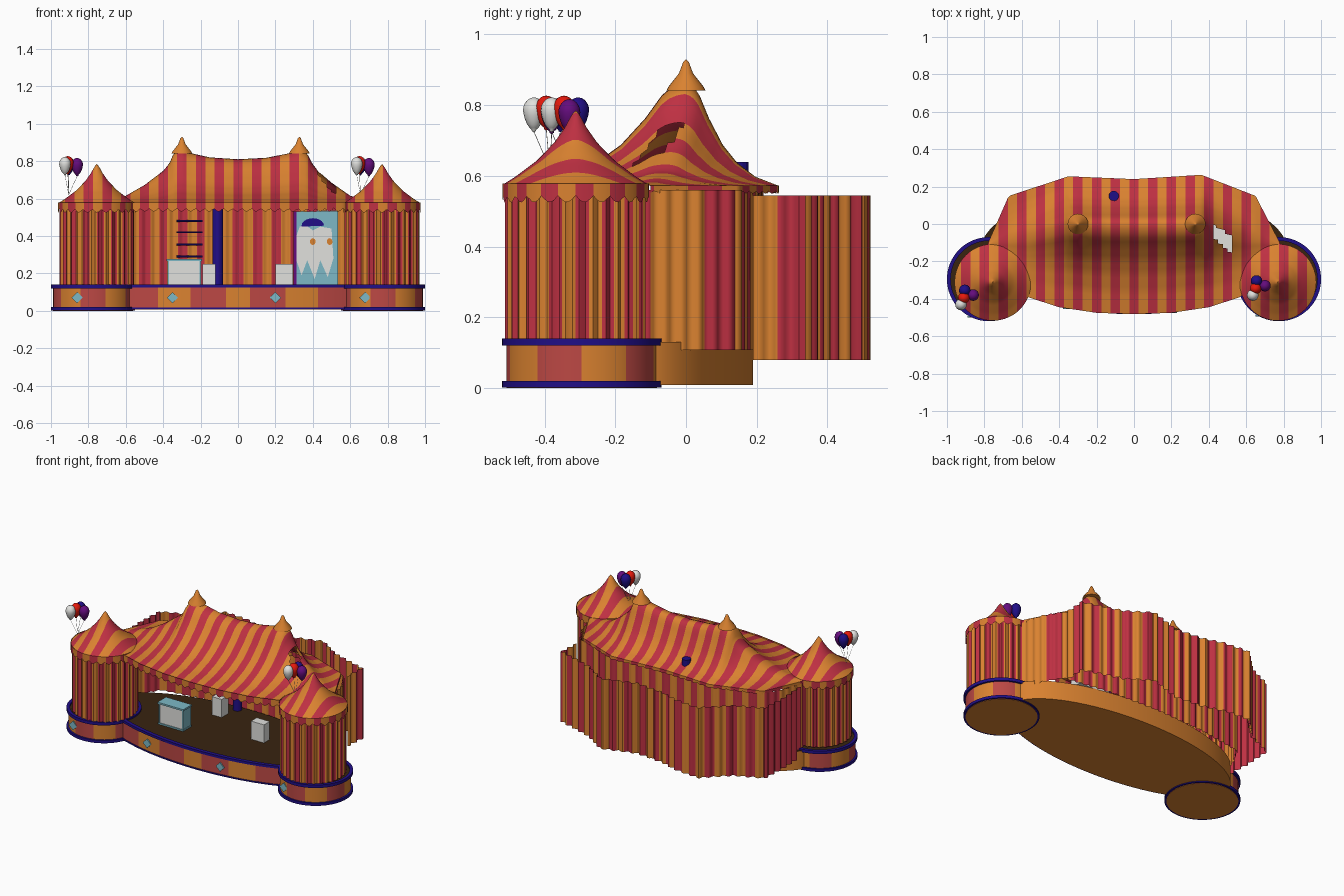
import bpy, bmesh, math
from mathutils import Vector

if "Cube" in bpy.data.objects:
    bpy.data.objects.remove(bpy.data.objects["Cube"])

def mat(name, r, g, b):
    m = bpy.data.materials.new(name)
    m.diffuse_color = [((c / 255 + 0.055) / 1.055) ** 2.4 for c in (r, g, b)] + [1]
    m.use_nodes = True
    m.node_tree.nodes["Principled BSDF"].inputs["Base Color"].default_value = m.diffuse_color
    return m

RED, ORANGE = mat("curtain_red", 190, 48, 66), mat("orange", 218, 130, 48)
BASE = mat("base_red", 188, 72, 68)
NAVY, WHITE = mat("navy", 32, 14, 135), mat("white", 225, 225, 222)
BLUE, PURPLE = mat("light_blue", 125, 185, 198), mat("purple", 100, 12, 125)
BALL, FLOOR = mat("bright_red", 230, 25, 12), mat("dark_brown", 56, 35, 16)

def make(name, verts, faces, mats, idx=None, smooth=None):
    me = bpy.data.meshes.new(name)
    me.from_pydata(verts, [], faces)
    for m in mats:
        me.materials.append(m)
    if idx:
        me.polygons.foreach_set("material_index", idx)
    bm = bmesh.new()
    bm.from_mesh(me)
    bmesh.ops.remove_doubles(bm, verts=bm.verts, dist=1e-5)
    bm.to_mesh(me)
    bm.free()
    if smooth:
        me.shade_smooth()
        me.set_sharp_from_angle(angle=math.radians(smooth))
    ob = bpy.data.objects.new(name, me)
    bpy.context.collection.objects.link(ob)
    return ob

def lerp(tab, x):
    for (x0, a), (x1, b) in zip(tab, tab[1:]):
        if x <= x1:
            return a + (b - a) * max(0, (x - x0) / (x1 - x0))
    return tab[-1][1]

def stripe(x):
    return math.floor((x + 0.025) / 0.05) % 2

def lathe(name, cx, cy, prof, m, n=24, smooth=40):
    k = len(prof)
    v = [(cx + r * math.cos(2 * math.pi * i / n), cy + r * math.sin(2 * math.pi * i / n), z)
         for i in range(n) for r, z in prof]
    f = [(i * k + j, (i + 1) % n * k + j, (i + 1) % n * k + j + 1, i * k + j + 1)
         for i in range(n) for j in range(k - 1)]
    return make(name, v, f, [m], None, smooth)

def box(name, x0, x1, y0, y1, z0, z1, m):
    v = [(x, y, z) for x in (x0, x1) for y in (y0, y1) for z in (z0, z1)]
    f = [(0, 1, 3, 2), (4, 6, 7, 5), (0, 4, 5, 1), (2, 3, 7, 6), (0, 2, 6, 4), (1, 5, 7, 3)]
    return make(name, v, f, [m])

def plate(name, pts, y, m, d=0.004):
    # flat polygon in the xz plane, facing the front
    n = len(pts)
    v = [(x, y - d, z) for x, z in pts] + [(x, y, z) for x, z in pts]
    f = [tuple(range(n)), tuple(range(2 * n - 1, n - 1, -1))]
    f += [(i, i + n, (i + 1) % n + n, (i + 1) % n) for i in range(n)]
    return make(name, v, f, [m])

def rod(name, p, q, r, m, n=8):
    p, q = Vector(p), Vector(q)
    rot = (q - p).to_track_quat('Z', 'Y')
    v = [tuple(e + rot @ Vector((r * math.cos(6.2832 * i / n), r * math.sin(6.2832 * i / n), 0)))
         for e in (p, q) for i in range(n)]
    f = [(i, (i + 1) % n, (i + 1) % n + n, i + n) for i in range(n)]
    f += [tuple(range(n))[::-1], tuple(range(n, 2 * n))]
    return make(name, v, f, [m])

def roof(name, xs, yf, yb, y0, height, n=20, hole=None):
    # columns of constant x, so the stripes follow x
    rows, v, f, idx = 2 * n + 1, [], [], []
    for x in xs:
        for j in range(-n, n + 1):
            t = abs(j) / n
            y = y0(x) + ((yb(x) if j > 0 else yf(x)) - y0(x)) * t
            v.append((x, y, height(x, y, t)))
    for i in range(len(xs) - 1):
        xm = (xs[i] + xs[i + 1]) / 2
        for j in range(rows - 1):
            a = i * rows + j
            if hole and hole(xm, (v[a][1] + v[a + rows + 1][1]) / 2):
                continue
            f.append((a, a + rows, a + rows + 1, a + 1))
            idx.append(stripe(xm))
    return make(name, v, f, [RED, ORANGE], idx, 50)

def strip(name, path, z0, z1, width, amp=0.0, wave=0.05, scallop=0.0, by_x=False):
    # hanging cloth along a path: pleats, stripes and an optional scalloped hem
    pts, acc = [], 0.0
    for a, b in zip(path, path[1:]):
        a, b = Vector(a), Vector(b)
        d = (b - a).length
        k = max(1, round(d / 0.01))
        nrm = Vector((b.y - a.y, a.x - b.x)) / max(d, 1e-9)
        for i in range(k):
            pts.append((a + (b - a) * i / k, nrm, acc + d * i / k))
        acc += d
    pts.append((Vector(path[-1]), nrm, acc))
    v, f, idx = [], [], []
    for p, nr, s in pts:
        q = p + nr * amp * math.sin(2 * math.pi * s / wave)
        v += [(q.x, q.y, z0 - scallop * abs(math.sin(math.pi * s / 0.05))), (q.x, q.y, z1)]
    for i in range(len(pts) - 1):
        f.append((2 * i, 2 * i + 2, 2 * i + 3, 2 * i + 1))
        xm = (pts[i][0].x + pts[i + 1][0].x) / 2
        idx.append(stripe(xm) if by_x else int((pts[i][2] + 0.003) / width) % 2)
    return make(name, v, f, [RED, ORANGE], idx, 50)

def arc(cx, cy, a, b, a0=0.0, a1=2 * math.pi, n=64):
    return [(cx + a * math.cos(a0 + (a1 - a0) * i / n), cy + b * math.sin(a0 + (a1 - a0) * i / n))
            for i in range(n + 1)]

def platform(name, cx, cy, a, b, z0, rule, n=80):
    ring = arc(cx, cy, a, b, n=n)[:-1]
    v = [(x, y, z) for z in (z0, 0.13) for x, y in ring]
    f = [(i, (i + 1) % n, (i + 1) % n + n, i + n) for i in range(n)]
    idx = [rule(i, *ring[i]) for i in range(n)]
    f += [tuple(range(n))[::-1], tuple(range(n, 2 * n))]
    return make(name, v, f, [ORANGE, BASE, FLOOR], idx + [0, 2], 30)

def rim(name, inner, outer, z0, z1):
    v, f = [], []
    for (x, y), (X, Y) in zip(inner, outer):
        v += [(x, y, z0), (X, Y, z0), (X, Y, z1), (x, y, z1)]
    for i in range(0, len(v) - 4, 4):
        f += [(i + j, i + 4 + j, i + 4 + (j + 1) % 4, i + (j + 1) % 4) for j in range(4)]
    return make(name, v, f, [NAVY], None, 30)

# stage platform
CY, A, B = -0.143, 0.82, 0.333
platform("stage_platform", 0, CY, A, B, .008,
         lambda i, x, y: math.floor((x + 0.11) / 0.17) % 2 if y < -0.2 else 0)
w0, w1 = math.radians(222), math.radians(318)
for nm, z0, z1 in (("lower", 0.01, 0.018), ("upper", 0.124, 0.14)):
    rim("stage_rim_" + nm, arc(0, CY, A - .02, B - .02, w0, w1), arc(0, CY, A + .006, B + .006, w0, w1), z0, z1)

# main roof
ridge = [(-.785, .575), (-.7, .585), (-.6, .615), (-.5, .672), (-.4, .748), (-.365, .79), (-.345, .842),
         (-.3, .862), (-.25, .842), (-.15, .82), (0, .81), (.15, .818), (.275, .842), (.328, .862), (.37, .842),
         (.395, .79), (.43, .745), (.5, .685), (.6, .615), (.7, .585), (.785, .575)]
back = [(-.78, -.1), (-.67, .15), (-.35, .255), (0, .24), (.36, .263), (.65, .15), (.78, -.1)]
front = [(0, -.482), (.2, -.475), (.4, -.445), (.57, -.39), (.64, -.3), (.78, -.12)]
fall = [(0, 1), (.08, .975), (.15, .88), (.25, .66), (.4, .4), (.55, .23), (.75, .09), (1, 0)]
yb = lambda x: lerp(back, x)
yf = lambda x: lerp(front, abs(x))
y0 = lambda x: lerp([(0, 0), (.36, 0), (.78, -.11)], abs(x))
main_h = lambda x, y, t: 0.572 + (lerp(ridge, x) - 0.572) * lerp(fall, t)
xs = sorted([i * 0.0125 for i in range(-62, 63)] + [-.78, .78])
roof("main_roof", xs, yf, yb, y0, main_h,
     hole=lambda x, y: .425 < x < .525 and -.07 - .9 * (x - .42) < y < -.01 - .6 * (x - .43))
for i, px in enumerate((-.3, .328)):
    lathe("roof_peak_cap_%d" % i, px, 0, [(0, .93), (.008, .922), (.02, .89), (.05, .852), (.055, .842), (0, .842)], ORANGE)
strip("front_valance", [(x, yf(x) - .002) for x in xs if abs(x) < .61], .55, .58, 1, scallop=.02, by_x=True)
strip("back_valance", [(x, yb(x)) for x in xs], .558, .573, 1, scallop=.008, by_x=True)

# inner wall and outer back curtain
strip("inner_wall", [(.78, -.12), (.74, .03), (.67, .15), (.35, .2), (0, .215), (-.35, .2), (-.67, .15),
                     (-.74, .03), (-.78, -.12)], .108, .56, .05, .006, .05, by_x=True)
strip("back_curtain", [(.67, .19), (.68, .33), (.42, .41), (.27, .51), (.05, .44), (-.15, .46), (-.28, .5),
                       (-.45, .515), (-.6, .37), (-.78, .29), (-.79, .1), (-.78, -.08)], .08, .545, .06, .01, .06, by_x=True)

# side towers
for side, s in (("left", -1), ("right", 1)):
    cx, cy, r = (-.755 if s < 0 else .77), -.312, .205
    platform(side + "_tower_platform", s * .775, -.295, .213, .213, 0, lambda i, x, y: (i // 8) % 2)
    for nm, z0, z1 in (("lower", .002, .02), ("upper", .12, .14)):
        rim(side + "_rim_" + nm, arc(s * .775, -.295, .205, .205), arc(s * .775, -.295, .225, .225), z0, z1)
    strip(side + "_tower_curtain", arc(cx, cy, .194, .194), .138, .565, .038, .006, .038)
    half = lambda x: math.sqrt(max(0, r * r - (x - cx) ** 2))
    prof = [(0, .785), (.012, .772), (.03, .738), (.06, .695), (.11, .643), (.17, .598), (.205, .576)]
    tx = sorted([cx - r, cx - r * .985, cx, cx + r * .985, cx + r]
                + [i * .0125 for i in range(-80, 81) if .001 < abs(i * .0125 - cx) < r * .98])
    roof(side + "_tower_roof", tx, lambda x: cy - half(x), lambda x: cy + half(x), lambda x: cy,
         lambda x, y, t: lerp(prof, math.hypot(x - cx, y - cy)))
    strip(side + "_tower_valance", arc(cx, cy, r + .002, r + .002), .545, .578, .05, scallop=.02)
    # balloons
    bx, by = (-.905, -.385) if s < 0 else (.655, -.335)
    for nm, m, dx, dy, z in (("white", WHITE, -.02, -.045, .785), ("red", BALL, -.005, -.01, .79),
                             ("navy", NAVY, 0, .03, .785), ("purple", PURPLE, .045, .005, .78)):
        p = [(0, z - .062), (.006, z - .058)] + [
            ((.031 if a > 0 else .031 - .006 * math.sin(-a)) * math.cos(a), z + math.sin(a) * (.037 if a > 0 else .056))
            for a in [math.radians(d) for d in range(-75, 91, 15)]]
        lathe(side + "_balloon_" + nm, bx + dx, by + dy, p, m, 16, 60)
        rod(side + "_string_" + nm, (bx, by, .62), (bx + dx, by + dy, z - .06), .001, WHITE, 4)

# diamond ornaments on the platform front
for i, x in enumerate((-.86, -.35, .2, .68)):
    y = (-.295 - math.sqrt(.213 ** 2 - (abs(x) - .775) ** 2) if abs(x) > .6
         else CY - B * math.sqrt(1 - (x / A) ** 2))
    plate("diamond_%d" % i, [(x - .03, .07), (x, .04), (x + .03, .07), (x, .1)], y - .002, BLUE, .008)

# stage props: crates, pole and rungs
box("large_crate", -.375, -.2, -.29, -.215, .13, .265, WHITE)
box("large_crate_lid", -.382, -.193, -.297, -.208, .265, .276, BLUE)
box("large_crate_foot", -.38, -.195, -.295, -.21, .13, .14, BLUE)
for x in (-.377, -.206):
    box("large_crate_post", x, x + .008, -.294, -.211, .13, .27, BLUE)
box("small_crate", -.19, -.12, 0, .07, .13, .25, WHITE)
box("right_crate", .2, .295, -.15, -.09, .13, .25, WHITE)
rod("pole", (-.108, .15, .13), (-.108, .15, .64), .027, NAVY, 16)
for z in (.29, .355, .42, .48):
    rod("ladder_rung", (-.33, .17, z), (-.19, .17, z), .005, NAVY)

# painted backdrop cabinet with a white top shelf
Y = .06
box("cabinet", .305, .535, Y, .14, .13, .53, WHITE)
box("cabinet_top", .42, .53, -.16, Y + .01, .53, .536, WHITE)
box("cabinet_edge", .298, .312, Y - .006, .145, .13, .53, PURPLE)
plate("cabinet_top_panel", [(.312, .4), (.33, .45), (.36, .46), (.4, .43), (.44, .45), (.5, .44), (.51, .28),
                            (.535, .28), (.535, .53), (.312, .53)], Y, BLUE)
plate("cabinet_low_panel", [(.312, .13), (.535, .13), (.535, .28), (.51, .28), (.48, .18), (.44, .27), (.41, .17),
                            (.37, .27), (.34, .19), (.312, .27)], Y, BLUE)
plate("cabinet_arch", [(.34, .45)] + [(.4 + .06 * math.cos(a), .455 + .04 * math.sin(a))
      for a in [math.pi * (1 - i / 10) for i in range(11)]], Y - .003, NAVY)
for x in (.4, .49):
    plate("cabinet_dot", [(x + .015 * math.cos(a * .3927), .37 + .018 * math.sin(a * .3927)) for a in range(16)], Y, ORANGE)
